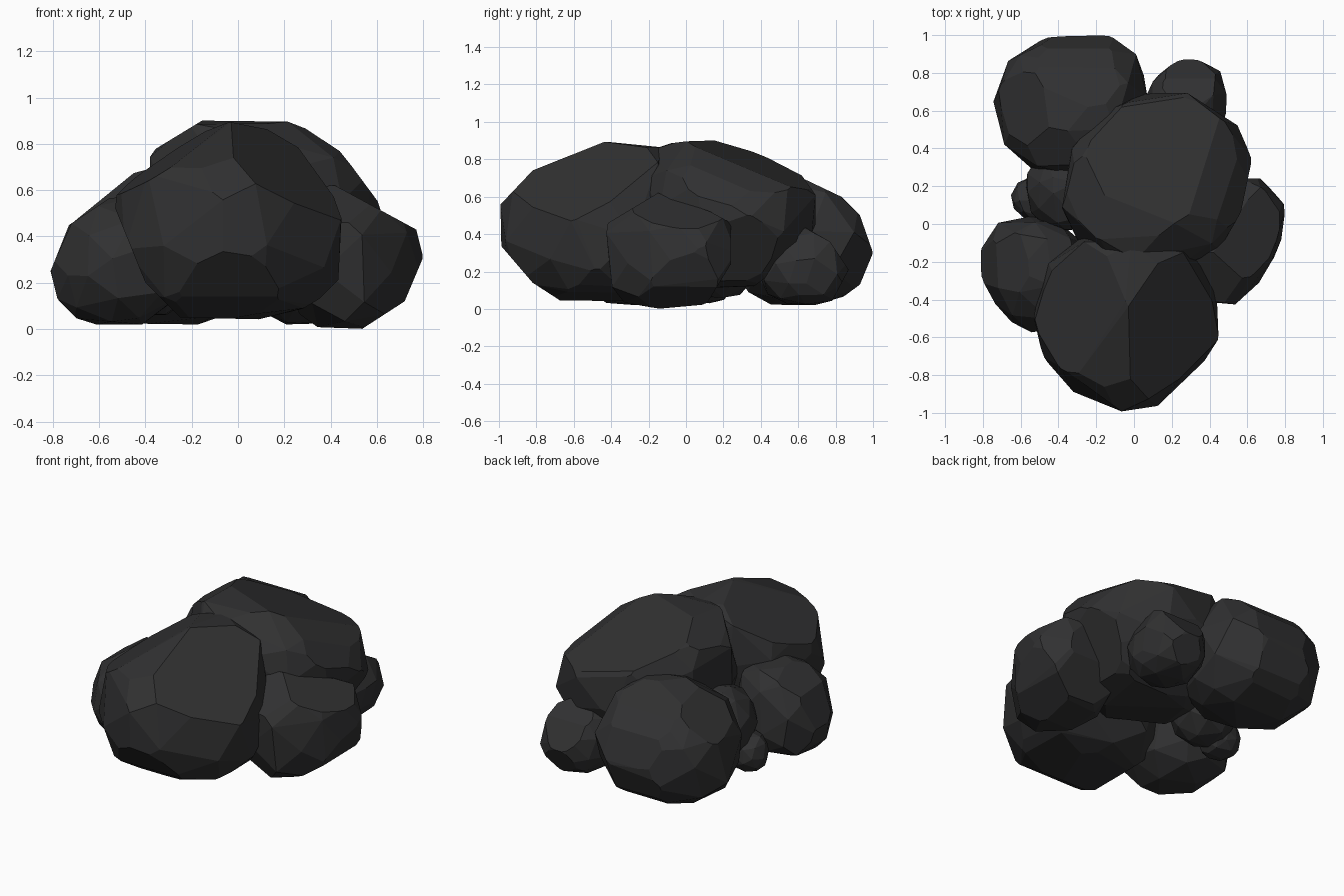
import bpy, bmesh, math, random
from mathutils import Vector, Euler

if "Cube" in bpy.data.objects:
    bpy.data.objects.remove(bpy.data.objects["Cube"])

coal = bpy.data.materials.new("dark_stone")
coal.diffuse_color = (.03, .03, .031, 1)
coal.use_nodes = True
coal.node_tree.nodes["Principled BSDF"].inputs["Base Color"].default_value = coal.diffuse_color


def plan_radius(radii, angle):
    """Blend between the eight plan radii (every 45 degrees from +x)."""
    a = (angle / (math.pi / 4)) % 8
    i, f = int(a) % 8, a - int(a)
    return radii[i] * (1 - f) + radii[(i + 1) % 8] * f


def shell(bm):
    """Rebuild as a convex stone."""
    hull = bmesh.ops.convex_hull(bm, input=bm.verts)
    keep = {e for e in hull["geom"] if isinstance(e, bmesh.types.BMFace)}
    bmesh.ops.delete(bm, geom=[f for f in bm.faces if f not in keep], context="FACES")
    bmesh.ops.delete(bm, geom=[v for v in bm.verts if not v.link_faces], context="VERTS")


def segment_planes(path, axis, middle):
    """Each segment of a silhouette path becomes a cut facing away from the middle."""
    for (h0, z0), (h1, z1) in zip(path, path[1:]):
        n, p = Vector((0, 0, h0 - h1)), Vector((0, 0, z0))
        n[axis], p[axis] = z1 - z0, h0
        q = middle.copy()
        q[1 - axis] = 0
        yield (n if n.dot(p - q) > 0 else -n), p


def rock(name, seed, centre, levels, lean, radii, front=(), side=(), cuts=(), square=.88):
    random.seed(seed)
    low, mid, high = levels
    spin = Euler([random.uniform(0, 6.28) for _ in range(3)]).to_matrix()
    bm = bmesh.new()
    bmesh.ops.create_icosphere(bm, subdivisions=2, radius=1)
    for v in bm.verts:
        # irregular facets, slightly squared off
        d = spin @ v.co + Vector([random.uniform(-.12, .12) for _ in range(3)])
        d.normalize()
        a = math.atan2(d.y, d.x)
        r = plan_radius(radii, a) * math.hypot(d.x, d.y) ** square * 1.03
        h = math.copysign(abs(d.z) ** (square + .05), d.z) * 1.05
        up = max(h, 0) ** 2
        z = mid + h * ((high - mid) if h > 0 else (mid - low))
        v.co = (centre[0] + r * math.cos(a) + lean[0] * up,
                centre[1] + r * math.sin(a) + lean[1] * up,
                min(max(z, low), high))
    shell(bm)
    # chip flat faces off the stone
    middle = Vector((*centre, mid))
    planes = [(Vector(n), Vector(p)) for n, p in cuts]
    planes += segment_planes(front, 0, middle)
    planes += segment_planes(side, 1, middle)
    for n, p in planes:
        bmesh.ops.bisect_plane(bm, geom=bm.verts[:] + bm.edges[:] + bm.faces[:],
                               plane_co=p, plane_no=n, clear_outer=True)
        shell(bm)
    bmesh.ops.remove_doubles(bm, verts=bm.verts, dist=.02)
    shell(bm)
    bmesh.ops.dissolve_limit(bm, angle_limit=math.radians(8), verts=bm.verts, edges=bm.edges)
    bmesh.ops.recalc_face_normals(bm, faces=bm.faces)
    mesh = bpy.data.meshes.new(name)
    bm.to_mesh(mesh)
    bm.free()
    mesh.materials.append(coal)
    bpy.context.collection.objects.link(bpy.data.objects.new(name, mesh))


random.seed(3)

# large stones: seed, plan centre, heights, lean, radii, then silhouette chips
rock("top_rock", 3, (.12, .23), (.11, .51, .915), (-.12, -.08),
     (.50, .51, .47, .45, .50, .52, .48, .48),
     front=[(-.37, .77), (-.14, .91)],
     side=[(.60, .74), (.70, .60), (.70, .47), (.64, .33), (.35, .11)],
     cuts=[((.16, .37, 1), (-.14, .12, .91)), ((0, -.12, 1), (-.14, .12, .91)),
           ((.7, .2, 1), (.31, .12, .84)), ((1.35, 0, 1), (.62, .2, .53)),
           ((1, 0, -.6), (.62, .2, .5))], square=.75)

rock("front_rock", 4, (-.05, -.5), (.03, .42, .90), (-.02, .1),
     (.51, .52, .47, .48, .49, .45, .50, .46),
     front=[(-.55, .57), (-.40, .20), (-.25, .05), (.20, .04), (.35, .13), (.47, .25)],
     side=[(-.82, .74), (-1, .55), (-1, .35), (-.82, .14), (-.65, .03)],
     cuts=[((-.2, -.405, 1), (-.03, -.42, .9)), ((-.63, -.1, 1), (-.03, -.42, .9)),
           ((.75, -.38, 1), (-.03, -.42, .9))], square=.72)

rock("back_left_rock", 5, (-.33, .62), (.02, .31, .70), (.02, -.05),
     (.39, .44, .38, .40, .42, .39, .36, .38),
     front=[(-.48, .65), (-.64, .52)],
     side=[(.62, .70), (.83, .60), (.93, .50), (1, .30), (.93, .13), (.78, .02)], square=.78)

rock("right_rock", 6, (.50, -.08), (.00, .29, .63), (-.07, -.03),
     (.28, .37, .36, .32, .28, .33, .36, .25),
     front=[(.42, .62), (.77, .43), (.80, .31), (.72, .12), (.55, .01)],
     side=[(-.35, .5), (-.15, .62), (.13, .52), (.24, .46), (.24, .24), (.10, .01)], square=.72)

# smaller stones
rock("left_rock", 7, (-.53, -.26), (.02, .26, .57), (.04, .04),
     (.28, .30, .29, .33, .28, .25, .31, .33),
     front=[(-.55, .57), (-.73, .45), (-.81, .25), (-.78, .13), (-.67, .02)], square=.8)
rock("back_right_rock", 8, (.28, .64), (.02, .22, .44), (.00, .00),
     (.20, .24, .24, .21, .22, .23, .26, .23),
     side=[(.63, .44), (.77, .36), (.87, .21), (.77, .02)], square=.84)
rock("small_left_rock", 9, (-.38, .18), (.06, .30, .54), (.03, .00),
     (.20, .22, .22, .21, .19, .20, .22, .22))
rock("pebble", 10, (-.53, .13), (.03, .14, .27), (.00, .00),
     (.12, .12, .11, .12, .12, .11, .12, .12))
